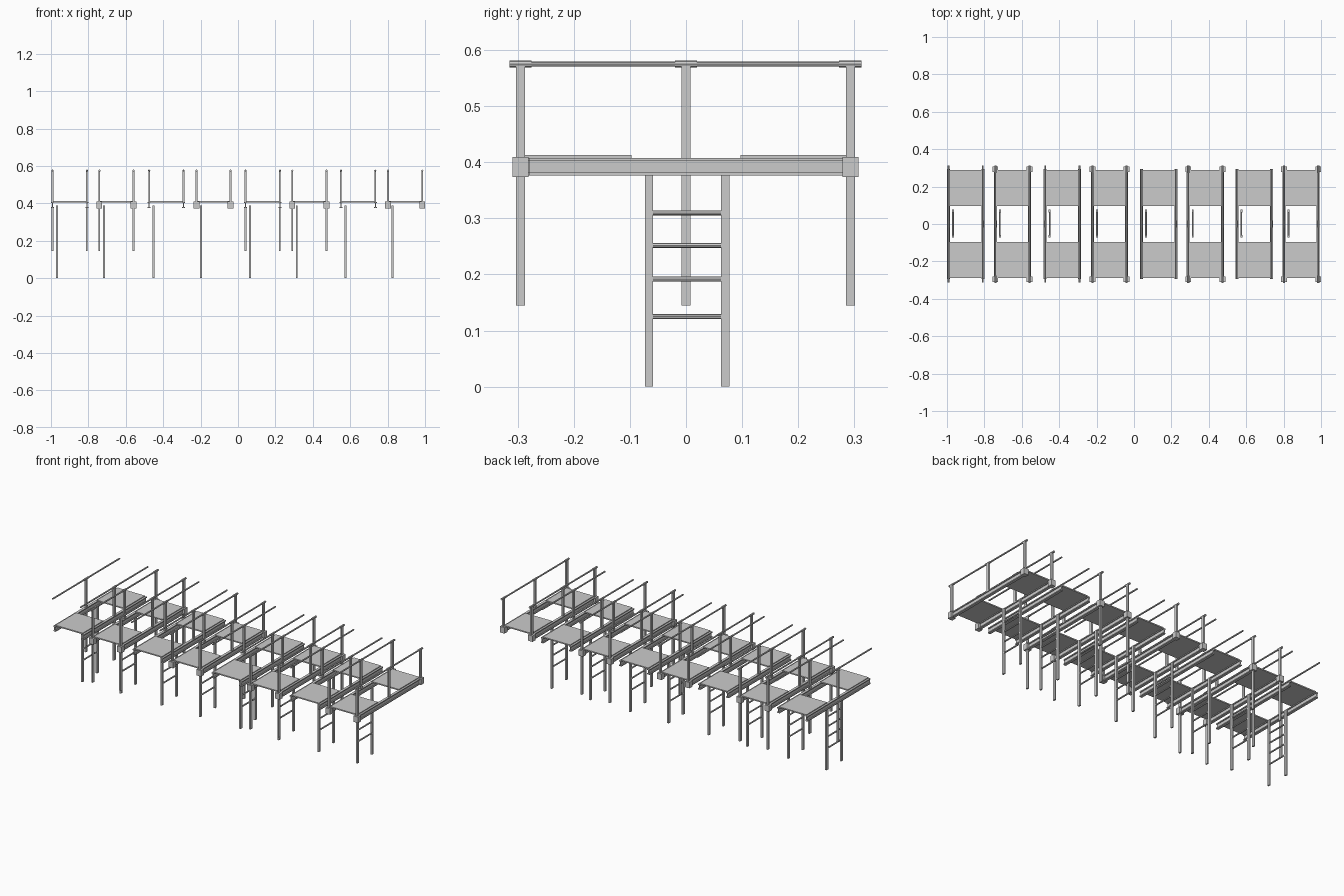
import bpy, bmesh

if "Cube" in bpy.data.objects:
    bpy.data.objects.remove(bpy.data.objects["Cube"])


def add_box(bm, x, y, z):
    """Box from (min, max) pairs."""
    v = [bm.verts.new((a, b, c)) for a in x for b in y for c in z]
    for f in ((0, 1, 3, 2), (4, 6, 7, 5), (0, 4, 5, 1), (2, 3, 7, 6), (0, 2, 6, 4), (1, 5, 7, 3)):
        bm.faces.new([v[i] for i in f])


def span(c, size):
    return (c - size / 2, c + size / 2)


def add_tube(bm, x, z, y0, y1, r, n=8):
    """Round bar running along y."""
    from math import pi
    from mathutils import Matrix
    m = Matrix.Translation((x, (y0 + y1) / 2, z)) @ Matrix.Rotation(pi / 2, 4, 'X')
    bmesh.ops.create_cone(bm, cap_ends=True, segments=n, radius1=r, radius2=r,
                          depth=y1 - y0, matrix=m)


def finish(bm, name):
    bmesh.ops.recalc_face_normals(bm, faces=bm.faces)
    me = bpy.data.meshes.new(name)
    bm.to_mesh(me)
    bm.free()
    ob = bpy.data.objects.new(name, me)
    bpy.context.collection.objects.link(ob)
    return ob


def make_bay(i, xl, xr, corner, legs, wide_rail):
    tag = f"_{i}"
    beam_end = 0.28 if corner else 0.293
    rail_end = 0.313 if wide_rail else 0.293
    posts = (-0.295, 0, 0.293) if corner else (0,)

    # walkway panels either side of the ladder opening
    bm = bmesh.new()
    for s in (-1, 1):
        add_box(bm, (xl + 0.003, xr - 0.003), sorted((s * 0.097, s * 0.29)), (0.406, 0.413))
    finish(bm, "walkway_panels" + tag)

    # I-section side beams
    bm = bmesh.new()
    for x in (xl, xr):
        y = (-beam_end, beam_end)
        add_box(bm, span(x, 0.016), y, (0.376, 0.382))
        add_box(bm, span(x, 0.005), y, (0.382, 0.402))
        add_box(bm, span(x, 0.016), y, (0.402, 0.408))
    finish(bm, "side_beams" + tag)

    # corner blocks
    if corner:
        bm = bmesh.new()
        for x in (xl, xr):
            for y in (-0.295, 0.293):
                add_box(bm, span(x, 0.03), span(y, 0.028), (0.374, 0.409))
        finish(bm, "corner_blocks" + tag)

    # guard posts and handrails with couplers
    bm = bmesh.new()
    for x in (xl, xr):
        for y in posts:
            add_box(bm, span(x, 0.009), span(y, 0.016), (0.407, 0.572))
    finish(bm, "guard_posts" + tag)
    bm = bmesh.new()
    for x in (xl, xr):
        add_tube(bm, x, 0.575, -rail_end, rail_end, 0.0045)
        for y in posts:
            add_tube(bm, x, 0.575, y - 0.02, y + 0.02, 0.006)
    finish(bm, "handrails" + tag)

    # hanging legs
    if legs:
        bm = bmesh.new()
        for x in (xl, xr):
            for y in ((-0.295, 0.293) if corner else (0,)):
                add_box(bm, span(x, 0.009), span(y, 0.016), (0.145, 0.378))
        finish(bm, "hanging_legs" + tag)

    # ladder
    bm = bmesh.new()
    lx = xl + 0.024
    for y in (-0.066, 0.07):
        add_box(bm, span(lx, 0.01), span(y, 0.015), (0, 0.39))
    for z in (0.125, 0.192, 0.252, 0.31):
        add_tube(bm, lx, z, -0.06, 0.064, 0.0045)
    finish(bm, "ladder" + tag)


# eight bays: left edge, right edge, corner blocks, hanging legs, long handrail
for i, (xl, xr) in enumerate([(-0.992, -0.808), (-0.741, -0.559), (-0.475, -0.291),
                              (-0.222, -0.04), (0.04, 0.224), (0.29, 0.473),
                              (0.55, 0.734), (0.802, 0.985)]):
    make_bay(i + 1, xl, xr, i % 2 == 1, i % 4 < 2, i in (0, 2, 5, 7))
